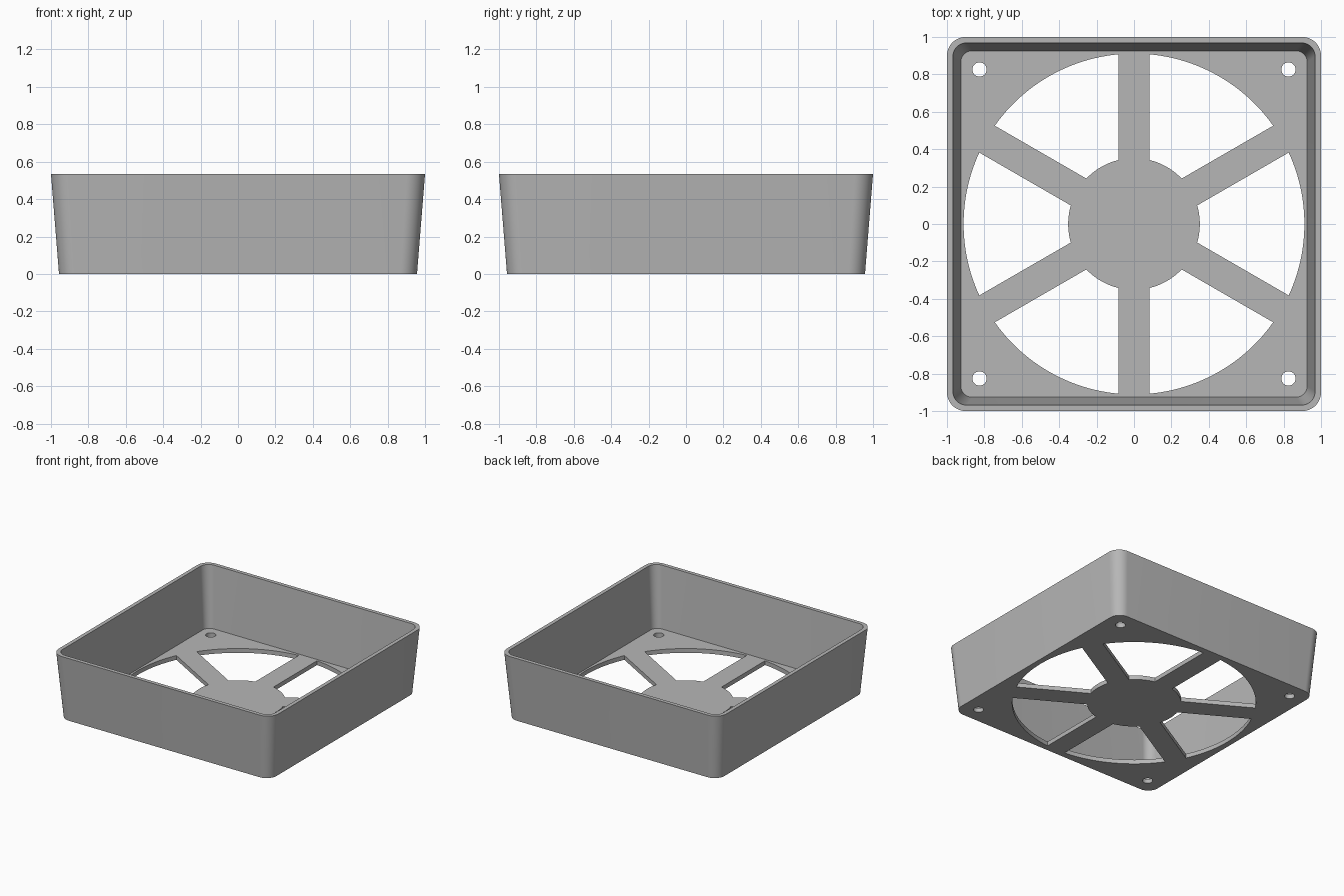
import bpy
import bmesh
from math import sin, cos, pi, asin, radians

cube = bpy.data.objects.get("Cube")
if cube:
    bpy.data.objects.remove(cube, do_unlink=True)

HEIGHT = 0.535
FLOOR = 0.035
GREY = (0.47, 0.47, 0.47, 1)

grey = bpy.data.materials.new("plain grey")
grey.use_nodes = True
grey.diffuse_color = GREY
grey.node_tree.nodes["Principled BSDF"].inputs["Base Color"].default_value = GREY


def rounded_square(half, radius, steps=12):
    """Outline of a square with rounded corners."""
    pts = []
    for corner in range(4):
        mid = pi / 4 + corner * pi / 2
        cx = (half - radius) * (1 if cos(mid) > 0 else -1)
        cy = (half - radius) * (1 if sin(mid) > 0 else -1)
        for i in range(steps + 1):
            a = corner * pi / 2 + i / steps * pi / 2
            pts.append((cx + radius * cos(a), cy + radius * sin(a)))
    return pts


def arc(radius, start, end, steps, centre=(0, 0)):
    return [(centre[0] + radius * cos(start + (end - start) * i / steps),
             centre[1] + radius * sin(start + (end - start) * i / steps))
            for i in range(steps + 1)]


def loft(bm, low, z0, high, z1):
    """Closed solid between two outlines with equal point counts."""
    a = [bm.verts.new((x, y, z0)) for x, y in low]
    b = [bm.verts.new((x, y, z1)) for x, y in high]
    n = len(a)
    bm.faces.new(a[::-1])
    bm.faces.new(b)
    for i in range(n):
        j = (i + 1) % n
        bm.faces.new((a[i], a[j], b[j], b[i]))


def make_object(name, bm):
    bmesh.ops.recalc_face_normals(bm, faces=bm.faces)
    mesh = bpy.data.meshes.new(name)
    bm.to_mesh(mesh)
    bm.free()
    mesh.materials.append(grey)
    obj = bpy.data.objects.new(name, mesh)
    bpy.context.collection.objects.link(obj)
    return obj


# Tapered outer body
bm = bmesh.new()
loft(bm, rounded_square(0.957, 0.09), 0, rounded_square(1.0, 0.1), HEIGHT)
tray = make_object("fan_guard_tray", bm)

# Tapered inner cavity, running past the rim along the same slope
bm = bmesh.new()
loft(bm, rounded_square(0.926, 0.06), FLOOR, rounded_square(0.977, 0.077), HEIGHT + 0.1)
cavity = make_object("cavity_cutter", bm)

# Six vent openings that leave the hub and straight spokes
bm = bmesh.new()
INNER, OUTER, SPOKE = 0.352, 0.911, 0.083
for k in range(6):
    mid = radians(60 * k)
    wide = radians(30) - asin(SPOKE / OUTER)
    tight = radians(30) - asin(SPOKE / INNER)
    outline = (arc(OUTER, mid - wide, mid + wide, 24)
               + arc(INNER, mid + tight, mid - tight, 10))
    loft(bm, outline, -0.1, outline, 0.1)

# Screw holes in the four corners
for sx in (-1, 1):
    for sy in (-1, 1):
        hole = arc(0.038, 0, 2 * pi, 32, (sx * 0.826, sy * 0.826))[:-1]
        loft(bm, hole, -0.1, hole, 0.1)
openings = make_object("opening_cutter", bm)

# Cut the cavity and openings, then discard the cutters
bpy.ops.object.select_all(action='DESELECT')
bpy.context.view_layer.objects.active = tray
tray.select_set(True)
for cutter in (cavity, openings):
    cutter.hide_render = True
    mod = tray.modifiers.new(cutter.name, 'BOOLEAN')
    mod.operation = 'DIFFERENCE'
    mod.solver = 'EXACT'
    mod.object = cutter
    bpy.ops.object.modifier_apply(modifier=mod.name)
    bpy.data.objects.remove(cutter, do_unlink=True)

bpy.ops.object.shade_smooth_by_angle(angle=radians(30))
